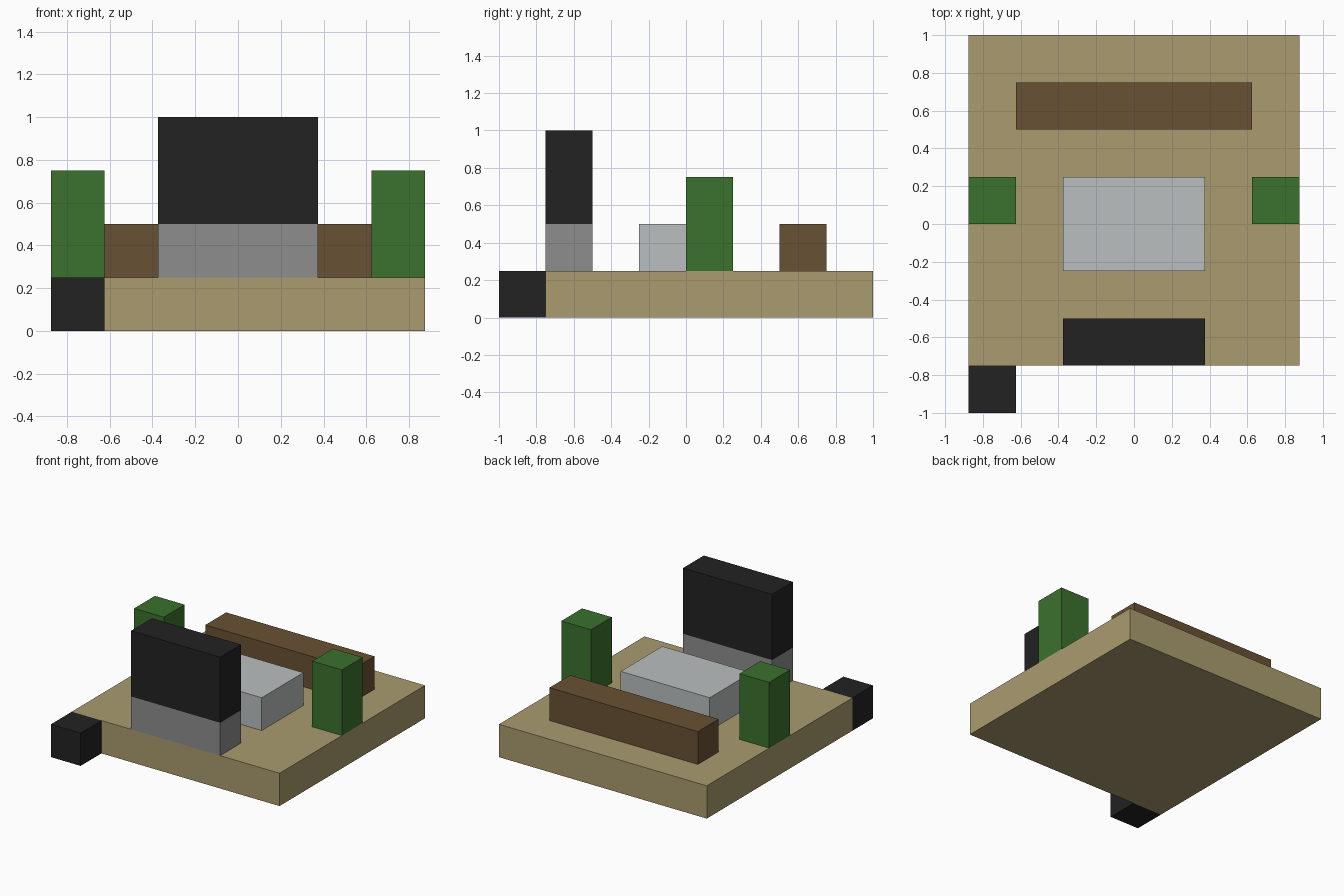
import bpy

cube = bpy.data.objects.get("Cube")
if cube:
    bpy.data.objects.remove(cube, do_unlink=True)


def linear(c):
    c /= 255
    return c / 12.92 if c <= 0.04045 else ((c + 0.055) / 1.055) ** 2.4


def material(name, *rgb):
    colour = [linear(c) for c in rgb] + [1.0]
    mat = bpy.data.materials.new(name)
    mat.use_nodes = True
    mat.diffuse_color = colour
    bsdf = next(n for n in mat.node_tree.nodes if n.type == "BSDF_PRINCIPLED")
    bsdf.inputs["Base Color"].default_value = colour
    return mat


def box(name, mat, low, high):
    """Axis-aligned block spanning two opposite corners."""
    centre = [(a + b) / 2 for a, b in zip(low, high)]
    bpy.ops.mesh.primitive_cube_add(size=1, location=centre)
    obj = bpy.context.object
    obj.name = name
    obj.scale = [b - a for a, b in zip(low, high)]
    bpy.ops.object.transform_apply(location=False, rotation=False, scale=True)
    obj.data.materials.append(mat)
    return obj


sand = material("sand", 170, 156, 111)
black = material("black", 34, 34, 34)
grey = material("mid grey", 141, 141, 141)
pale = material("pale grey", 186, 191, 191)
brown = material("wood brown", 105, 81, 51)
green = material("leaf green", 59, 113, 45)

U = 0.25  # block unit
W = 3.5 * U  # half width of the base

# Ground slab and the small block at its front right corner
box("base_slab", sand, (-W, -3 * U, 0), (W, 4 * U, U))
box("corner_block", black, (-W, -4 * U, 0), (-W + U, -3 * U, U))

# Upright panel on its plinth
box("panel_plinth", grey, (-1.5 * U, -3 * U, U), (1.5 * U, -2 * U, 2 * U))
box("upright_panel", black, (-1.5 * U, -3 * U, 2 * U), (1.5 * U, -2 * U, 4 * U))

# Table and bench
box("table", pale, (-1.5 * U, -U, U), (1.5 * U, U, 2 * U))
box("bench", brown, (-2.5 * U, 2 * U, U), (2.5 * U, 3 * U, 2 * U))

# Shrubs on both sides
for side, x in (("right", -W), ("left", W - U)):
    box(side + "_shrub", green, (x, 0, U), (x + U, U, 3 * U))
